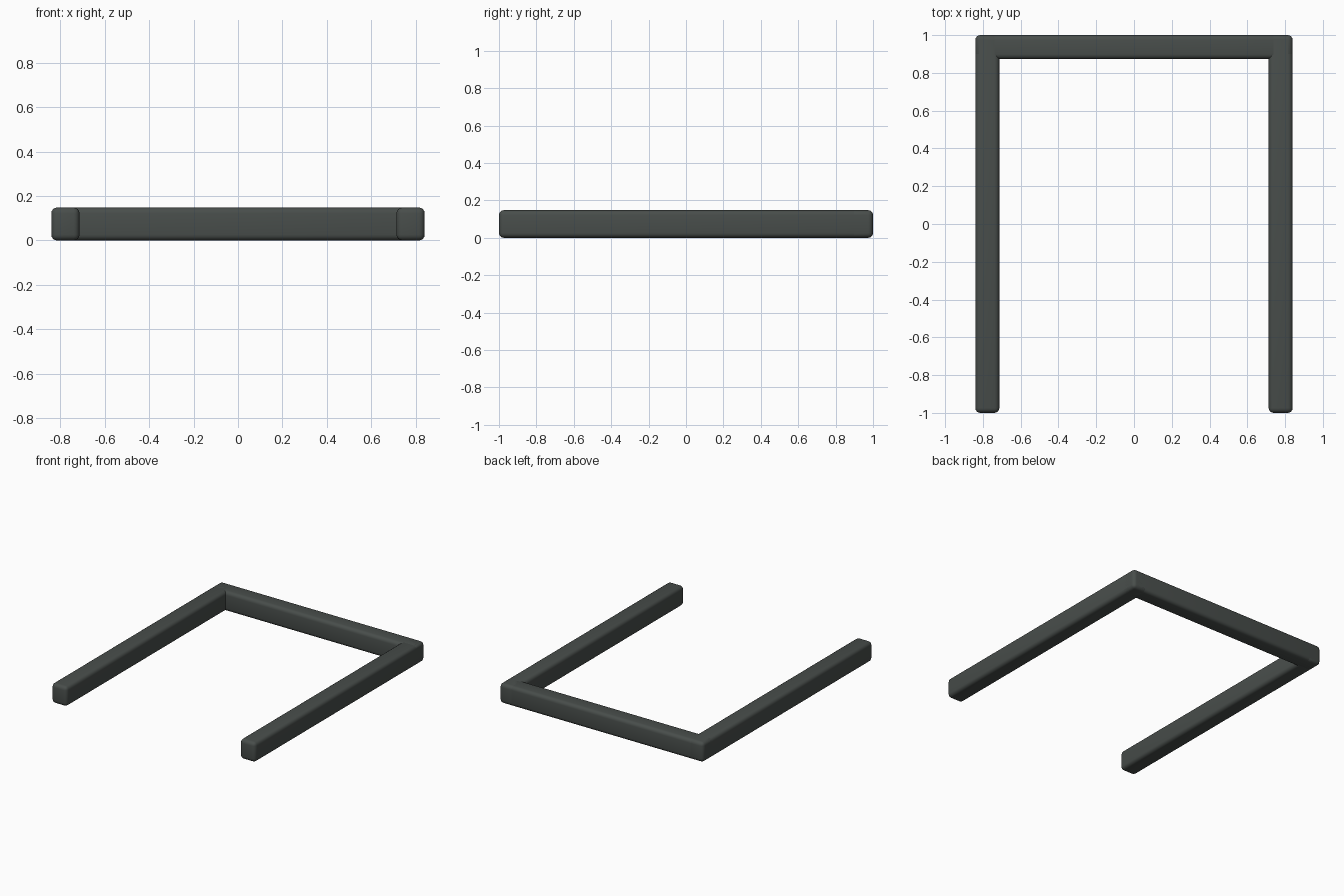
import bpy

if "Cube" in bpy.data.objects:
    bpy.data.objects.remove(bpy.data.objects["Cube"])

# Dark grey finish
mat = bpy.data.materials.new("dark_grey")
mat.diffuse_color = (0.065, 0.075, 0.07, 1)
mat.use_nodes = True
mat.node_tree.nodes["Principled BSDF"].inputs["Base Color"].default_value = mat.diffuse_color


def bar(name, lo, hi, radius=0.026):
    """Rounded box spanning corner lo to corner hi."""
    bpy.ops.mesh.primitive_cube_add(size=1, location=[(a + b) / 2 for a, b in zip(lo, hi)])
    ob = bpy.context.object
    ob.name = name
    ob.scale = [b - a for a, b in zip(lo, hi)]
    bpy.ops.object.transform_apply(location=False, rotation=False, scale=True)
    bev = ob.modifiers.new("rounded_edges", 'BEVEL')
    bev.width = radius
    bev.segments = 4
    bpy.ops.object.modifier_apply(modifier=bev.name)
    bpy.ops.object.shade_smooth_by_angle()
    ob.data.materials.append(mat)
    return ob


W, T, H = 0.84, 0.127, 0.148

# Side bars running front to back
bar("left_bar", (-W, -1, 0), (-W + T, 1, H))
bar("right_bar", (W - T, -1, 0), (W, 1, H))

# Cross bar joining them at the back
bar("back_bar", (-W, 1 - T, 0), (W, 1, H))
